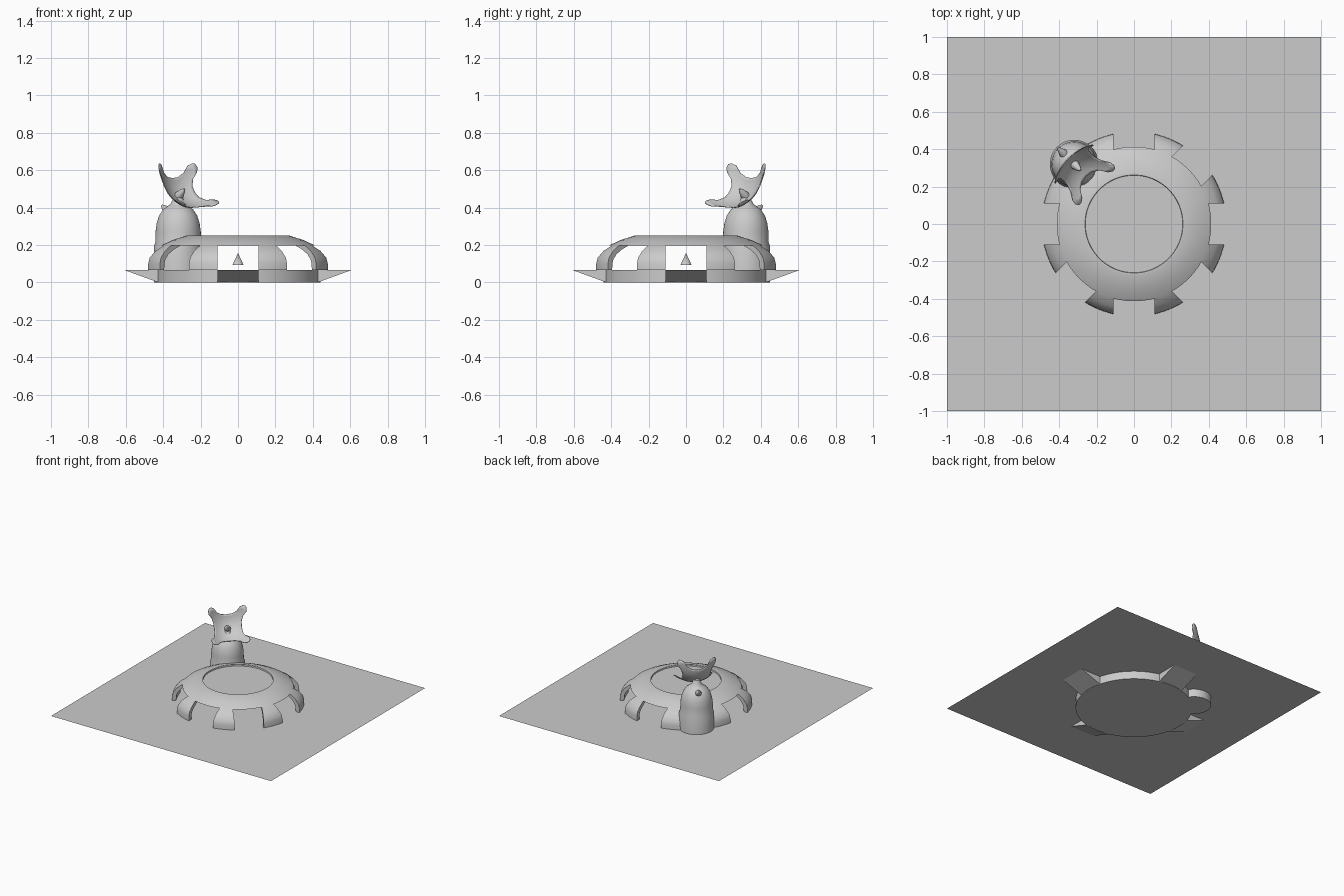
import bpy, bmesh, math
from mathutils import Vector, Matrix

if "Cube" in bpy.data.objects:
    bpy.data.objects.remove(bpy.data.objects["Cube"])

GROUND = 0.065


def make(name, bm, smooth=True):
    bmesh.ops.recalc_face_normals(bm, faces=bm.faces)
    me = bpy.data.meshes.new(name)
    bm.to_mesh(me)
    bm.free()
    ob = bpy.data.objects.new(name, me)
    bpy.context.collection.objects.link(ob)
    if smooth:
        smooth_by_angle(ob)
    return ob


def smooth_by_angle(ob):
    bpy.ops.object.select_all(action='DESELECT')
    ob.select_set(True)
    bpy.context.view_layer.objects.active = ob
    bpy.ops.object.shade_smooth_by_angle(angle=math.radians(30))


def lathe(name, profile, segs=64, matrix=Matrix(), smooth=True):
    """Revolve (radius, height) points about z; radius 0 becomes a pole."""
    bm = bmesh.new()
    vs = [bm.verts.new((r, 0, z)) for r, z in profile]
    es = [bm.edges.new(p) for p in zip(vs, vs[1:])]
    bmesh.ops.spin(bm, geom=vs + es, cent=(0, 0, 0), axis=(0, 0, 1),
                   angle=2 * math.pi, steps=segs, use_duplicate=False)
    bmesh.ops.remove_doubles(bm, verts=bm.verts, dist=1e-5)
    bm.transform(matrix)
    return make(name, bm, smooth)


# flat ground sheet
bm = bmesh.new()
bmesh.ops.create_grid(bm, x_segments=1, y_segments=1, size=1,
                      matrix=Matrix.Translation((0, 0, GROUND)))
make("ground_sheet", bm, False)

# sunken round floor below the sheet
lathe("sunken_floor", [(0, 0), (0.44, 0), (0.44, GROUND)])

# four ramps leading into it
bm = bmesh.new()
for k in range(4):
    rot = Matrix.Rotation(k * math.pi / 2, 4, 'Z')
    sides = []
    for y in (-0.11, 0.11):
        sides.append([bm.verts.new(rot @ Vector(p)) for p in
                      ((0.605, y, GROUND), (0.427, y, 0), (0.427, y, GROUND))])
        bm.faces.new(sides[-1])
    a, b = sides
    bm.faces.new((a[0], a[1], b[1], b[0]))
make("ramps", bm, False)

# dome shell with a shallow recess in the roof
dome = lathe("dome_shell", [
    (0, 0.24), (0.26, 0.24), (0.262, 0.25), (0.275, 0.25), (0.35, 0.226),
    (0.41, 0.198), (0.455, 0.168), (0.485, 0.132), (0.493, 0.10), (0.494, GROUND),
    (0.462, GROUND), (0.46, 0.10), (0.452, 0.124), (0.43, 0.15),
    (0.39, 0.176), (0.34, 0.198), (0.27, 0.22), (0, 0.22)], 96)

# eight window openings cut through the shell
bm = bmesh.new()
for k in range(8):
    m = (Matrix.Rotation(k * math.pi / 4, 4, 'Z')
         @ Matrix.Translation((0.47, 0, 0.0975))
         @ Matrix.Diagonal((0.3, 0.22, 0.197, 1)))
    bmesh.ops.create_cube(bm, size=1, matrix=m)
cutter = make("window_cutter", bm, False)
cutter.hide_render = True
mod = dome.modifiers.new("windows", 'BOOLEAN')
mod.operation = 'DIFFERENCE'
mod.solver = 'EXACT'
mod.object = cutter
bpy.context.view_layer.objects.active = dome
bpy.ops.object.modifier_apply(modifier=mod.name)
bpy.data.objects.remove(cutter)
smooth_by_angle(dome)

# small floating cone under the dome
lathe("centre_cone", [(0, 0.092), (0.03, 0.092), (0, 0.157)], 16)

# turret: stepped base, rounded shoulders, tapering neck
TX, TY = -0.32, 0.32
lathe("turret", [
    (0, 0), (0.13, 0), (0.13, 0.19), (0.122, 0.215), (0.121, 0.27),
    (0.115, 0.315), (0.102, 0.357), (0.08, 0.39), (0.055, 0.408), (0.042, 0.418),
    (0.032, 0.435), (0.022, 0.46), (0, 0.468)], 48, Matrix.Translation((TX, TY, 0)))


def aim(origin, direction):
    q = Vector(direction).to_track_quat('Z', 'Y')
    return Matrix.Translation(origin) @ q.to_matrix().to_4x4()


# dish: square with blunt horned corners, bowed like a paraboloid
n = Vector((0.755 / math.sqrt(2), -0.755 / math.sqrt(2), 0.656)).normalized()
side = Vector((1, 1, 0)).normalized()
up = n.cross(side)
dish_frame = Matrix.Translation((TX, TY, 0.458)) @ Matrix((side, up, n)).transposed().to_4x4()
edge = [(0.145, -0.12), (0.142, -0.098), (0.118, -0.075), (0.106, -0.04), (0.104, 0),
        (0.106, 0.04), (0.118, 0.075), (0.142, 0.098), (0.145, 0.12), (0.136, 0.138)]
outline = [Matrix.Rotation(k * math.pi / 2, 2) @ Vector(p) for k in range(4) for p in edge]
RINGS = 8
bm = bmesh.new()
centre = bm.verts.new((0, 0, 0))
rings = []
for i in range(1, RINGS + 1):
    t = i / RINGS
    rings.append([bm.verts.new((p.x * t, p.y * t, 0.1 * (p.length * t / 0.185) ** 2))
                  for p in outline])
N = len(outline)
for j in range(N):
    k = (j + 1) % N
    bm.faces.new((centre, rings[0][j], rings[0][k]))
    for a, b in zip(rings, rings[1:]):
        bm.faces.new((a[j], b[j], b[k], a[k]))
bm.transform(dish_frame)
dish = make("dish", bm)
solid = dish.modifiers.new("thickness", 'SOLIDIFY')
solid.thickness = 0.005
solid.offset = 0

# feed cone in the dish and a matching stud on the back of the turret
stud = [(0, 0), (0.024, 0), (0.024, 0.012), (0.014, 0.045), (0.006, 0.062), (0, 0.066)]
lathe("dish_feed", stud, 16, dish_frame)
lathe("turret_stud", stud, 16, aim((TX - 0.05, TY + 0.05, 0.375), (-0.6, 0.6, 0.6)))
